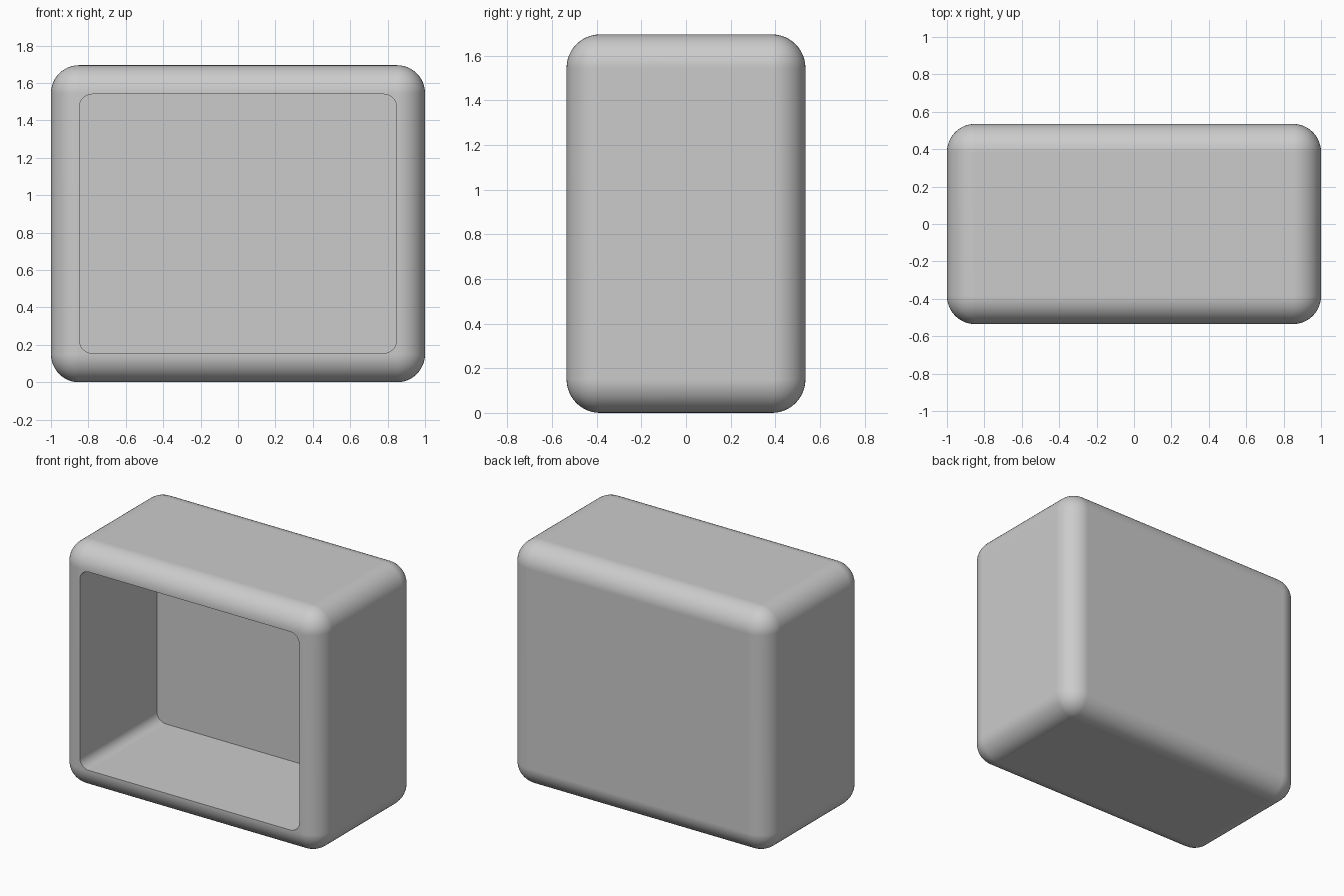
import bpy, bmesh
from mathutils import Vector

if "Cube" in bpy.data.objects:
    bpy.data.objects.remove(bpy.data.objects["Cube"])

W, D, H = 2.0, 1.07, 1.695      # outer size
R = 0.15                        # outer edge radius
OPEN_W, OPEN_H = 1.696, 1.385   # front opening
OPEN_R = 0.07                   # opening corner radius
CAVITY = 0.85                   # cavity depth

grey = bpy.data.materials.new("plain grey")
grey.diffuse_color = (0.6, 0.6, 0.6, 1)
grey.use_nodes = True
grey.node_tree.nodes["Principled BSDF"].inputs["Base Color"].default_value = grey.diffuse_color


def rounded_box(name, size, centre, radius, segments, edge_rule):
    """Box whose edges passing edge_rule(direction) are rounded."""
    bm = bmesh.new()
    bmesh.ops.create_cube(bm, size=1)
    bmesh.ops.scale(bm, vec=Vector(size), verts=bm.verts)
    bmesh.ops.translate(bm, vec=Vector(centre), verts=bm.verts)
    edges = [e for e in bm.edges
             if edge_rule((e.verts[0].co - e.verts[1].co).normalized())]
    bmesh.ops.bevel(bm, geom=edges, offset=radius, segments=segments,
                    profile=0.5, affect='EDGES')
    mesh = bpy.data.meshes.new(name)
    bm.to_mesh(mesh)
    bm.free()
    mesh.materials.append(grey)
    ob = bpy.data.objects.new(name, mesh)
    bpy.context.collection.objects.link(ob)
    return ob


# Outer shell, rounded on every edge
shell = rounded_box("shell", (W, D, H), (0, 0, H / 2), R, 12, lambda d: True)

# Cavity cutter, rounded only along its depth
front = -D / 2
cutter = rounded_box("cavity_cutter", (OPEN_W, CAVITY + 0.3, OPEN_H),
                     (0, front + (CAVITY - 0.3) / 2, H / 2), OPEN_R, 10,
                     lambda d: abs(d.y) > 0.9)
cutter.hide_render = True

# Hollow the shell from the front
cut = shell.modifiers.new("cavity", 'BOOLEAN')
cut.operation = 'DIFFERENCE'
cut.solver = 'EXACT'
cut.object = cutter
bpy.context.view_layer.objects.active = shell
shell.select_set(True)
cutter.select_set(False)
bpy.ops.object.modifier_apply(modifier=cut.name)
bpy.data.objects.remove(cutter)

# Smooth rounded edges, crisp rim, flat large faces
bpy.ops.object.shade_smooth_by_angle(angle=0.6)
weighted = shell.modifiers.new("flat_faces", 'WEIGHTED_NORMAL')
weighted.keep_sharp = True
